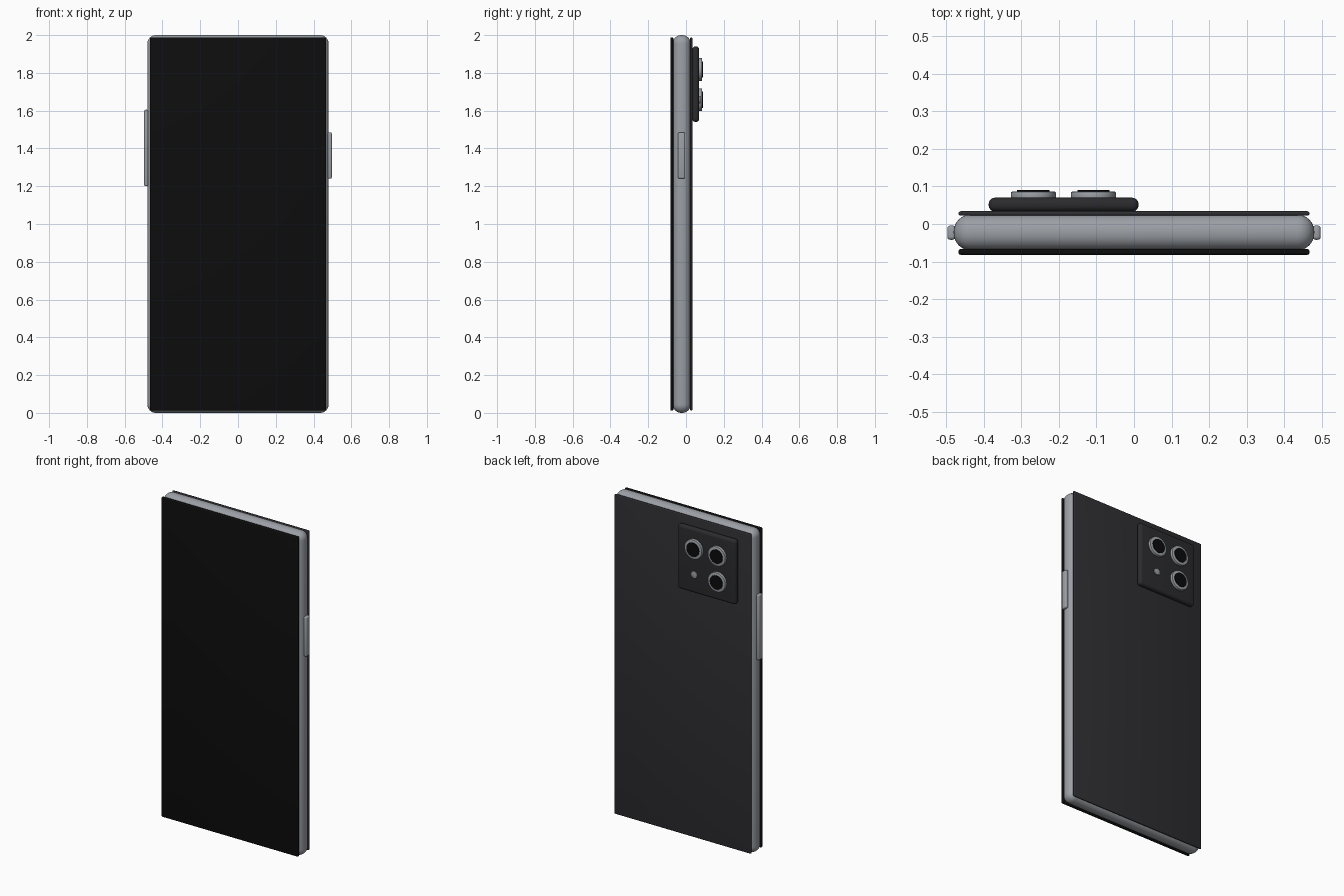
import bpy
import bmesh
import math
from mathutils import Matrix, Vector

if "Cube" in bpy.data.objects:
    bpy.data.objects.remove(bpy.data.objects["Cube"], do_unlink=True)


def material(name, colour):
    mat = bpy.data.materials.new(name)
    mat.use_nodes = True
    mat.diffuse_color = (*colour, 1)
    mat.node_tree.nodes["Principled BSDF"].inputs["Base Color"].default_value = (*colour, 1)
    return mat


metal = material("grey metal", (0.33, 0.35, 0.38))
screen_black = material("screen black", (0.004, 0.004, 0.004))
back_grey = material("dark back glass", (0.028, 0.027, 0.032))
bump_grey = material("camera plate grey", (0.024, 0.024, 0.027))
lens_black = material("lens black", (0.003, 0.003, 0.004))


def finish(bm, name, mat):
    mesh = bpy.data.meshes.new(name)
    bm.to_mesh(mesh)
    bm.free()
    mesh.materials.append(mat)
    obj = bpy.data.objects.new(name, mesh)
    bpy.context.collection.objects.link(obj)
    bpy.ops.object.select_all(action="DESELECT")
    obj.select_set(True)
    bpy.context.view_layer.objects.active = obj
    bpy.ops.object.shade_smooth_by_angle(angle=math.radians(35))
    return obj


def rounded_box(name, mat, xs, ys, zs, radius, segments):
    """Box between the given limits with all edges rounded."""
    spans = (xs, ys, zs)
    centre = Vector([(a + b) / 2 for a, b in spans])
    size = [b - a for a, b in spans]
    bm = bmesh.new()
    bmesh.ops.create_cube(bm, size=1, matrix=Matrix.Translation(centre) @ Matrix.Diagonal((*size, 1)))
    bmesh.ops.bevel(bm, geom=bm.edges[:], offset=radius, segments=segments,
                    profile=0.5, affect="EDGES")
    return finish(bm, name, mat)


def disc(name, mat, x, z, radius, y0, y1, bevel=0.0):
    """Short cylinder pointing backwards."""
    bm = bmesh.new()
    place = Matrix.Translation((x, (y0 + y1) / 2, z)) @ Matrix.Rotation(math.pi / 2, 4, "X")
    bmesh.ops.create_cone(bm, cap_ends=True, segments=48, radius1=radius, radius2=radius,
                          depth=y1 - y0, matrix=place)
    if bevel:
        rims = [e for e in bm.edges if any(len(f.verts) > 4 for f in e.link_faces)]
        bmesh.ops.bevel(bm, geom=rims, offset=bevel, segments=2, profile=0.5, affect="EDGES")
    return finish(bm, name, mat)


# Frame and the two glass sheets
rounded_box("frame", metal, (-0.48, 0.48), (-0.07, 0.025), (0, 2), 0.045, 8)
sheet_x, sheet_z = (-0.467, 0.467), (0.012, 1.988)
rounded_box("screen", screen_black, sheet_x, (-0.082, -0.067), sheet_z, 0.005, 3)
rounded_box("back_panel", back_grey, sheet_x, (0.022, 0.034), sheet_z, 0.005, 3)

# Side buttons
rounded_box("power_button", metal, (0.475, 0.497), (-0.042, -0.004), (1.24, 1.485), 0.008, 3)
rounded_box("volume_button", metal, (-0.497, -0.475), (-0.042, -0.004), (1.2, 1.605), 0.008, 3)

# Camera plate with three lenses and a flash
rounded_box("camera_plate", bump_grey, (-0.387, 0.012), (0.033, 0.07), (1.54, 1.94), 0.017, 6)
lenses = {"upper_outer": (-0.268, 1.818), "upper_inner": (-0.108, 1.818),
          "lower_outer": (-0.268, 1.658)}
for label, (x, z) in lenses.items():
    disc(label + "_lens_ring", metal, x, z, 0.06, 0.065, 0.086, 0.003)
    disc(label + "_lens_glass", lens_black, x, z, 0.043, 0.075, 0.09)
disc("flash", metal, -0.108, 1.658, 0.02, 0.065, 0.076, 0.002)
